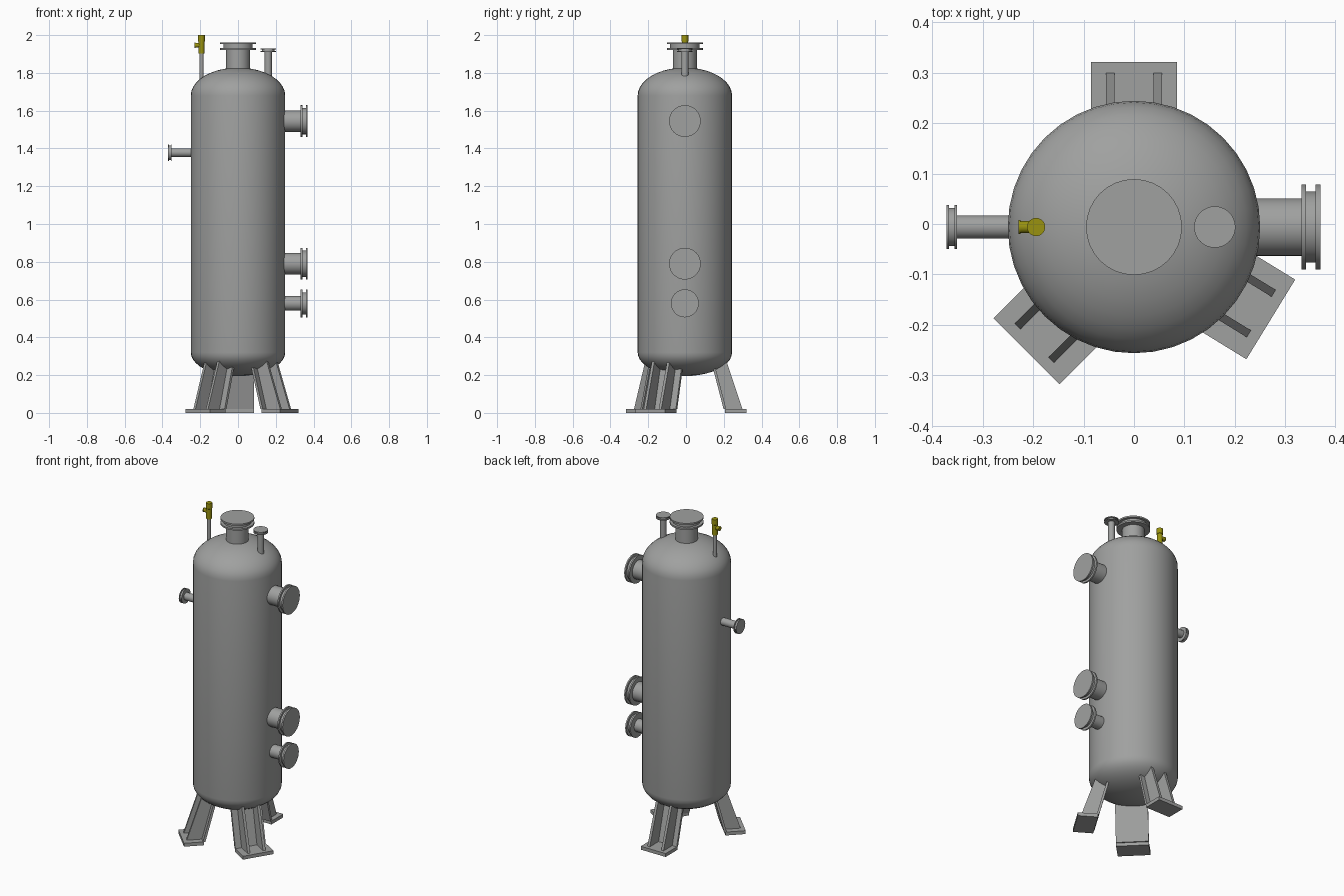
import bpy, bmesh, math
from mathutils import Vector, Matrix

if "Cube" in bpy.data.objects:
    bpy.data.objects.remove(bpy.data.objects["Cube"])

CY = -0.006  # vessel axis offset in y


def material(name, rgb):
    m = bpy.data.materials.new(name)
    m.diffuse_color = (*rgb, 1)
    m.use_nodes = True
    m.node_tree.nodes["Principled BSDF"].inputs["Base Color"].default_value = m.diffuse_color
    return m


GREY = material("steel grey", (0.35, 0.355, 0.35))
YELLOW = material("valve yellow", (0.32, 0.29, 0.005))


def finish(bm, name, mat, smooth=True):
    bmesh.ops.recalc_face_normals(bm, faces=bm.faces)
    me = bpy.data.meshes.new(name)
    bm.to_mesh(me)
    bm.free()
    me.materials.append(mat)
    ob = bpy.data.objects.new(name, me)
    bpy.context.collection.objects.link(ob)
    if smooth:
        bpy.ops.object.select_all(action='DESELECT')
        ob.select_set(True)
        bpy.context.view_layer.objects.active = ob
        bpy.ops.object.shade_smooth_by_angle(angle=math.radians(35))
    return ob


def lathe(name, profile, mat, origin=(0, CY, 0), axis=(0, 0, 1), n=32):
    """Revolve (radius, distance) points about an axis; r = 0 makes a pole."""
    bm = bmesh.new()
    M = Matrix.Translation(origin) @ Vector((0, 0, 1)).rotation_difference(Vector(axis)).to_matrix().to_4x4()
    rings = []
    for r, t in profile:
        if r == 0:
            rings.append([bm.verts.new(M @ Vector((0, 0, t)))])
        else:
            rings.append([bm.verts.new(M @ Vector((r * math.cos(2 * math.pi * i / n),
                                                   r * math.sin(2 * math.pi * i / n), t))) for i in range(n)])
    for a, b in zip(rings, rings[1:]):
        for i in range(n):
            j = (i + 1) % n
            if len(a) == 1:
                bm.faces.new((a[0], b[i], b[j]))
            elif len(b) == 1:
                bm.faces.new((a[i], a[j], b[0]))
            else:
                bm.faces.new((a[i], a[j], b[j], b[i]))
    return finish(bm, name, mat)


def nozzle(name, origin, axis, r_pipe, r_flange, r_gasket, start, end, disc, total):
    """Pipe ending in a pair of flange discs with a narrower ring between."""
    f = end - total
    lathe(name, [(0, start), (r_pipe, start), (r_pipe, f), (r_flange, f), (r_flange, f + disc),
                 (r_gasket, f + disc), (r_gasket, end - disc), (r_flange, end - disc),
                 (r_flange, end), (0, end)], GREY, origin, axis)


# Pressure vessel with domed ends
R = 0.25
steps = [math.pi / 2 * i / 10 for i in range(11)]
bottom = [(0 if i == 0 else R * math.sin(a), 0.32 - 0.125 * math.cos(a)) for i, a in enumerate(steps)]
top = [(0 if i == 10 else R * math.cos(a), 1.68 + 0.148 * math.sin(a)) for i, a in enumerate(steps)]
lathe("vessel", bottom + top, GREY, n=40)

# Side and top nozzles
nozzle("upper_right_nozzle", (0, CY, 1.545), (1, 0, 0), 0.057, 0.084, 0.070, 0.2, 0.369, 0.009, 0.037)
nozzle("middle_right_nozzle", (0, CY, 0.79), (1, 0, 0), 0.057, 0.084, 0.070, 0.2, 0.369, 0.009, 0.037)
nozzle("lower_right_nozzle", (0, CY, 0.58), (1, 0, 0), 0.039, 0.074, 0.058, 0.2, 0.369, 0.009, 0.037)
nozzle("left_nozzle", (0, CY, 1.378), (-1, 0, 0), 0.023, 0.044, 0.038, 0.2, 0.371, 0.005, 0.020)
nozzle("top_manhole", (0, CY, 0), (0, 0, 1), 0.063, 0.095, 0.078, 1.79, 1.962, 0.010, 0.040)
nozzle("top_small_nozzle", (0.16, CY, 0), (0, 0, 1), 0.019, 0.041, 0.034, 1.74, 1.929, 0.005, 0.018)

# Relief valve on its riser
VX = -0.194
lathe("valve_riser", [(0, 1.72), (0.011, 1.72), (0.011, 1.91), (0, 1.91)], GREY, (VX, CY, 0), n=20)
lathe("relief_valve", [(0, 1.902), (0.016, 1.902), (0.016, 1.965), (0.018, 1.967),
                       (0.018, 2.0), (0, 2.0)], YELLOW, (VX, CY, 0), n=24)
lathe("valve_outlet", [(0, 0), (0.012, 0), (0.012, 0.031), (0.014, 0.031), (0.014, 0.035), (0, 0.035)],
      YELLOW, (VX, CY, 1.946), (-1, 0, 0), n=20)


def prism(bm, section, w0, w1, M):
    """Extrude an (outward, height) outline sideways from w0 to w1."""
    a = [bm.verts.new(M @ Vector((r, w0, z))) for r, z in section]
    b = [bm.verts.new(M @ Vector((r, w1, z))) for r, z in section]
    bm.faces.new(a)
    bm.faces.new(b[::-1])
    for i in range(len(a)):
        j = (i + 1) % len(a)
        bm.faces.new((a[i], b[i], b[j], a[j]))


def leg(name, mid, facing, width):
    """Foot plate, slanted inner plate and two ribs; mid is the outer edge centre."""
    M = Matrix.Translation((*mid, 0)) @ Matrix.Rotation(math.radians(facing), 4, 'Z')
    h = width / 2
    bm = bmesh.new()
    prism(bm, [(0, 0), (-0.115, 0), (-0.115, 0.021), (0, 0.021)], -h, h, M)
    prism(bm, [(-0.122, 0.02), (-0.108, 0.02), (-0.168, 0.25), (-0.182, 0.25)], -h, h, M)
    for s in (-1, 1):
        prism(bm, [(-0.115, 0.02), (-0.022, 0.02), (-0.112, 0.29), (-0.125, 0.29), (-0.178, 0.25)],
              s * 0.047 - 0.008, s * 0.047 + 0.008, M)
    finish(bm, name, GREY, smooth=False)


leg("back_leg", (0, 0.321), 90, 0.17)
leg("front_left_leg", (-0.213, -0.252), 225, 0.185)
leg("front_right_leg", (0.271, -0.189), -31.5, 0.185)
